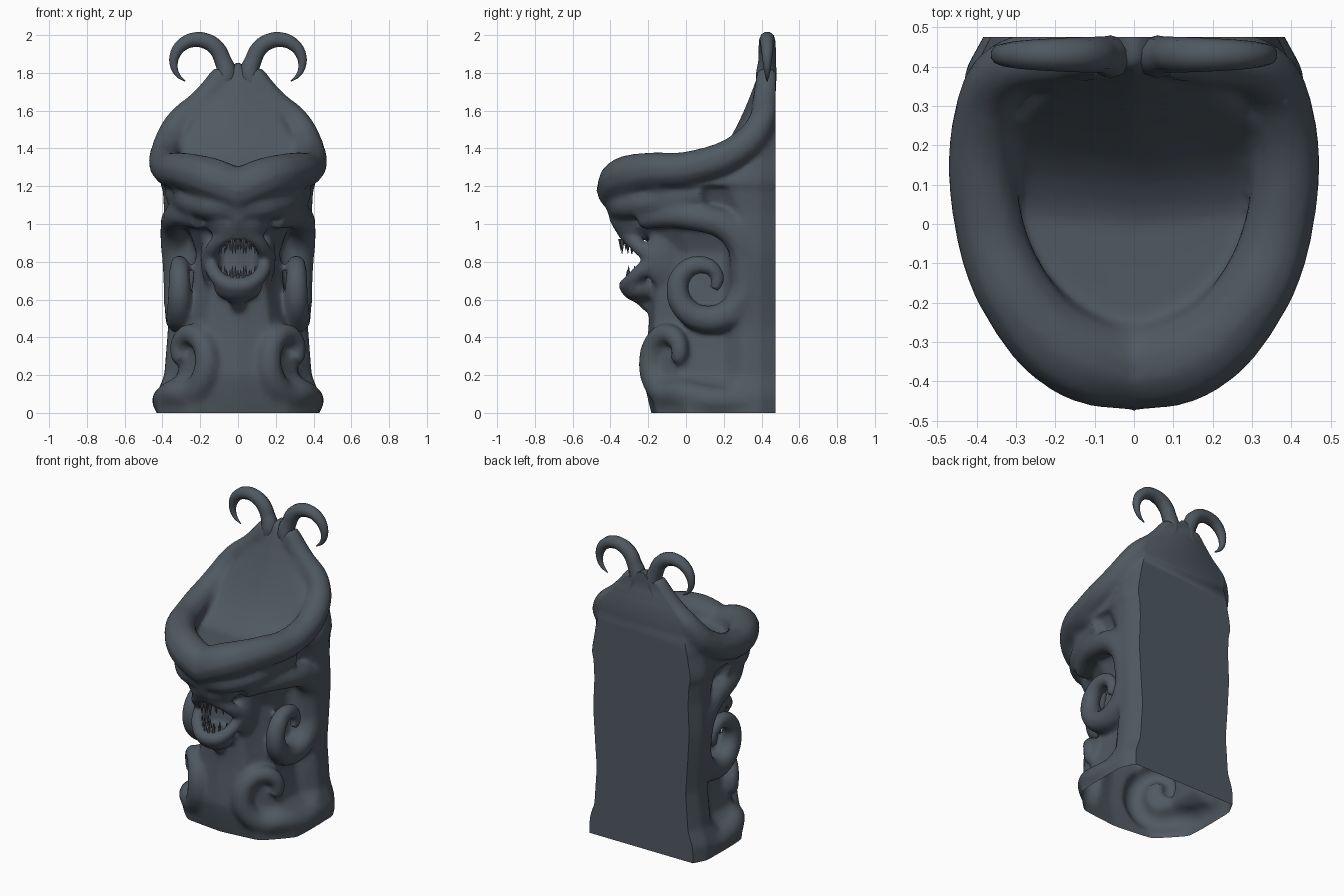
import bpy, bmesh, math
from mathutils import Matrix

if "Cube" in bpy.data.objects:
    bpy.data.objects.remove(bpy.data.objects["Cube"])

mat = bpy.data.materials.new("dark_stone")
mat.diffuse_color = (0.08, 0.1, 0.12, 1)
mat.use_nodes = True
mat.node_tree.nodes["Principled BSDF"].inputs["Base Color"].default_value = mat.diffuse_color


def make_object(name, mesh):
    ob = bpy.data.objects.new(name, mesh)
    bpy.context.collection.objects.link(ob)
    return ob


def evaluated(ob):
    dg = bpy.context.evaluated_depsgraph_get()
    dg.update()
    me = bpy.data.meshes.new_from_object(ob.evaluated_get(dg))
    bpy.data.objects.remove(ob)
    return me


def tube(points, sx=1):
    """Tapered tube through (x, y, z, radius) points."""
    cu = bpy.data.curves.new("path", 'CURVE')
    cu.dimensions = '3D'
    cu.bevel_depth = 1
    cu.bevel_resolution = 3
    cu.resolution_u = 6
    cu.use_fill_caps = True
    sp = cu.splines.new('BEZIER')
    sp.bezier_points.add(len(points) - 1)
    for p, (x, y, z, r) in zip(sp.bezier_points, points):
        p.co = (x * sx, y, z)
        p.radius = r
        p.handle_left_type = p.handle_right_type = 'AUTO'
    return evaluated(make_object("path", cu))


def spiral(center, across, start, turn, reach, thick, n=9, power=1):
    """Scroll points in the upright plane holding the horizontal direction across."""
    pts = []
    for i in range(n):
        t = i / (n - 1)
        a = math.radians(start + turn * t)
        d = reach[0] + (reach[1] - reach[0]) * t
        h = d * math.cos(a)
        pts.append((center[0] + across[0] * h, center[1] + across[1] * h,
                    center[2] + d * math.sin(a), thick[0] + (thick[1] - thick[0]) * t ** power))
    return pts


bm = bmesh.new()


def loft(sections):
    """Symmetric rings; section = z, front y, front / side / back half widths."""
    rings = []
    for z, yf, wf, ws, wb in sections:
        ys = min(yf + .2, .43)
        half = [(wf, yf + .03), (ws, ys), (ws, max(ys + .01, .2)), (wb, max(ys + .02, .3)),
                (wb, max(ys + .03, .39)), (wb * .82, .53)]
        pts = [(0, yf)] + half + [(-x, y) for x, y in reversed(half)]
        rings.append([bm.verts.new((x, y, z)) for x, y in pts])
    n = len(rings[0])
    for a, b in zip(rings, rings[1:]):
        for i in range(n):
            j = (i + 1) % n
            bm.faces.new((a[i], a[j], b[j], b[i]))
    bm.faces.new(rings[0][::-1])
    bm.faces.new(rings[-1])


def ball(center, size):
    m = Matrix.Translation(center) @ Matrix.Diagonal((*size, 1))
    bmesh.ops.create_uvsphere(bm, u_segments=20, v_segments=12, radius=1, matrix=m)


# pedestal, neck and head core up to the bowl floor
loft([(-.06, -.17, .28, .43, .43), (.1, -.21, .24, .42, .43), (.2, -.23, .17, .32, .39),
      (.45, -.2, .17, .27, .37), (.85, -.18, .12, .22, .4), (1.05, -.25, .2, .29, .39),
      (1.23, -.38, .12, .37, .4)])
# concave back wall of the bowl
wall = []
for i in range(12):
    t = (i / 11) ** 1.5
    w = .385 * math.cos(t * math.pi / 2) + .01
    wall.append((1.2 + .66 * t, -.22 + .62 * t ** .33, w * .88, w, w * 1.04))
loft(wall)
# snout, nose, jaw and jaw hinge
ball((0, -.25, 1.0), (.17, .14, .085))
ball((0, -.33, 1.03), (.06, .08, .06))
ball((0, -.245, .66), (.13, .1, .075))
ball((.14, -.12, .82), (.06, .1, .16))

# bowl rim
rim = [(-.03, -.365, 1.17, .115), (.14, -.335, 1.24, .115), (.28, -.21, 1.28, .1), (.375, .03, 1.3, .09),
       (.37, .3, 1.41, .085), (.31, .4, 1.54, .075), (.19, .42, 1.65, .07), (.075, .43, 1.8, .06)]
# brow roll
brow = [(-.02, -.35, 1.09, .08), (.17, -.3, 1.1, .075), (.34, .1, 1.16, .06)]
# cheek lock curling into the side scroll
lock = [(.2, -.24, 1.03, .06), (.315, 0, 1.04, .07), (.33, .26, .95, .085)]
lock += spiral((.31, .1, .68), (0, 1), 15, -405, (.23, .05), (.09, .03), 12)
# lips
lips = []
for i in range(9):
    a = math.pi * i / 8
    lips.append((.145 * math.sin(a), -.18 - .14 * abs(math.cos(a)), .81 + .14 * math.cos(a), .042))
# chin
chin = [(0, -.25, .66, .085), (0, -.22, .6, .05), (0, -.2, .54, .025)]
# base scroll
base = [(.36, .35, .06, .075), (.375, .1, .07, .08)]
base += spiral((.27, -.08, .3), (.65, .65), -65, -330, (.22, .05), (.08, .04), 10)
for pts in (rim, brow, lock, lips, chin, base):
    bm.from_mesh(tube(pts))

bmesh.ops.recalc_face_normals(bm, faces=bm.faces[:])
raw = bpy.data.meshes.new("raw")
bm.to_mesh(raw)
bm.free()

# mirror and fuse everything into one soft sculpted skin
ob = make_object("raw", raw)
mr = ob.modifiers.new("mirror", 'MIRROR')
mr.use_mirror_merge = False
rm = ob.modifiers.new("fuse", 'REMESH')
rm.mode = 'VOXEL'
rm.voxel_size = .014
sm = ob.modifiers.new("soften", 'SMOOTH')
sm.factor = .5
sm.iterations = 16
ob.modifiers.new("reduce", 'DECIMATE').ratio = .25
skin = evaluated(ob)

# flat closed back, open underside
bm = bmesh.new()
bm.from_mesh(skin)


def cut(co, no):
    geom = bm.verts[:] + bm.edges[:] + bm.faces[:]
    res = bmesh.ops.bisect_plane(bm, geom=geom, plane_co=co, plane_no=no, clear_outer=True)
    return [e for e in res["geom_cut"] if isinstance(e, bmesh.types.BMEdge)]


edges = cut((0, .475, 0), (0, 1, 0))
bmesh.ops.triangle_fill(bm, edges=edges, use_beauty=True, normal=(0, 1, 0))
cut((0, 0, 0), (0, 0, -1))
bmesh.ops.recalc_face_normals(bm, faces=bm.faces[:])
bm.to_mesh(skin)
bm.free()
parts = [make_object("carved_body", skin)]

# curled horns
horn = [(.09, .425, 1.7, .05), (.06, .425, 1.79, .055)]
horn += spiral((.225, .43, 1.845), (1, 0), 170, -228, (.145, .105), (.046, .003), 9, 2)
for s, side in ((1, "right"), (-1, "left")):
    parts.append(make_object("horn_" + side, tube(horn, s)))

# teeth: two curved rows per jaw
bm = bmesh.new()
for zroot, d in ((.92, -1), (.7, 1)):
    for row in range(2):
        n = 7 - row
        for i in range(n):
            t = i / (n - 1) * 2 - 1
            x = t * (.09 - .02 * row)
            y = (-.345 if d < 0 else -.31) + .06 * t * t + .035 * row
            h = .08 - .02 * (i % 2)
            m = Matrix.Translation((x, y, zroot + d * h / 2))
            if d < 0:
                m = m @ Matrix.Rotation(math.pi, 4, 'X')
            bmesh.ops.create_cone(bm, cap_ends=True, segments=6, radius1=.014, radius2=.001,
                                  depth=h, matrix=m)
teeth = bpy.data.meshes.new("teeth")
bm.to_mesh(teeth)
bm.free()
parts.append(make_object("teeth", teeth))

for o in bpy.context.selected_objects:
    o.select_set(False)
for o in parts:
    o.data.materials.clear()
    o.data.materials.append(mat)
    o.select_set(True)
bpy.context.view_layer.objects.active = parts[0]
bpy.ops.object.shade_smooth_by_angle(angle=math.radians(50))
